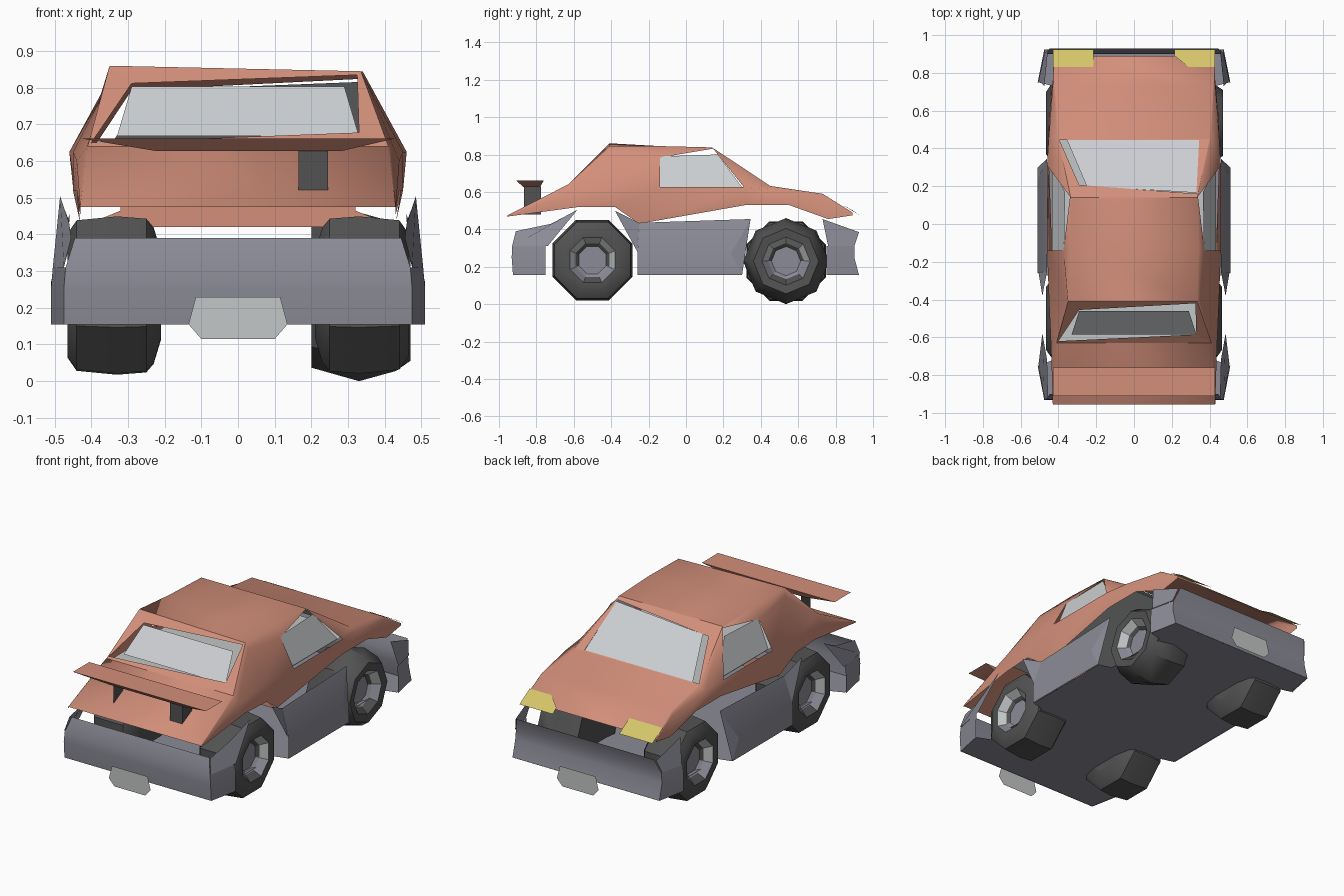
import bpy
import bmesh
import math
from mathutils import Vector

cube = bpy.data.objects.get("Cube")
if cube:
    bpy.data.objects.remove(cube, do_unlink=True)


def material(name, red, green, blue):
    mat = bpy.data.materials.new(name)
    mat.use_nodes = True
    mat.diffuse_color = (red, green, blue, 1)
    mat.node_tree.nodes["Principled BSDF"].inputs["Base Color"].default_value = (red, green, blue, 1)
    return mat


PAINT = material("coral_paint", .65, .275, .195)
GREY = material("bluish_grey_trim", .26, .26, .31)
GLASS = material("pale_glass", .60, .62, .64)
RUBBER = material("dark_rubber", .085, .085, .085)
YELLOW = material("headlight_yellow", .66, .56, .14)
SILVER = material("plate_silver", .55, .57, .57)


def mesh_object(name, points, faces, mat, smooth_angle=None):
    """Make an object from points and faces, with consistent normals."""
    bm = bmesh.new()
    verts = [bm.verts.new(p) for p in points]
    for face in faces:
        bm.faces.new([verts[i] for i in face])
    bmesh.ops.recalc_face_normals(bm, faces=bm.faces[:])
    mesh = bpy.data.meshes.new(name)
    bm.to_mesh(mesh)
    bm.free()
    mesh.materials.append(mat)
    obj = bpy.data.objects.new(name, mesh)
    bpy.context.collection.objects.link(obj)
    if smooth_angle:
        bpy.ops.object.select_all(action='DESELECT')
        bpy.context.view_layer.objects.active = obj
        obj.select_set(True)
        bpy.ops.object.shade_smooth_by_angle(angle=math.radians(smooth_angle))
    return obj


def sheet(name, rows, mat, smooth_angle=None, skip=(), closed=False):
    """Skin a grid of points, leaving out the cells listed in skip."""
    width = len(rows[0])
    faces = []
    for r in range(len(rows) - 1):
        for c in range(width if closed else width - 1):
            if (r, c) not in skip:
                d = (c + 1) % width
                faces.append((r * width + c, r * width + d,
                              (r + 1) * width + d, (r + 1) * width + c))
    return mesh_object(name, [p for row in rows for p in row], faces, mat, smooth_angle)


def flip(point):
    return (-point[0], point[1], point[2])


def polygon(name, points, mat):
    return mesh_object(name, points, [range(len(points))], mat)


def both_sides(name, points, mat):
    polygon("left_" + name, points, mat)
    polygon("right_" + name, [flip(p) for p in points], mat)


def span(y, z, half):
    return [(-half, y, z), (half, y, z)]


# Upper shell: roof edge, shoulder and sill points at each station,
# then how far down the window top lies
stations = [
    ((.43, -.955, .475), (.43, -.955, .472), (.43, -.957, .468), .15),
    ((.41, -.63, .64), (.44, -.63, .60), (.44, -.57, .52), .15),
    ((.335, -.41, .845), (.45, -.41, .625), (.45, -.38, .52), .15),
    ((.34, -.14, .845), (.46, -.14, .625), (.43, -.25, .43), .28),
    ((.335, .14, .838), (.46, .31, .625), (.45, .32, .53), .03),
    ((.40, .45, .632), (.45, .47, .615), (.45, .55, .53), .15),
    ((.42, .73, .59), (.43, .74, .57), (.43, .76, .455), .15),
    ((.43, .89, .49), (.43, .89, .485), (.43, .89, .475), .15),
]
rows = []
for roof, shoulder, sill, drop in stations:
    window_top = tuple(Vector(roof).lerp(Vector(shoulder), drop))
    half = [sill, shoulder, window_top, roof]
    rows.append(half + [flip(p) for p in reversed(half)])
rows[2][4] = (-.35, -.41, .86)  # the roof peaks on its right rear corner
openings = {(1, 3), (4, 3), (3, 1), (3, 5)}
sheet("upper_shell", rows, PAINT, 75, openings)


# Painted surrounds that narrow the rear and front openings
def surround(name, station, hole):
    outer = [rows[station][4], rows[station][3], rows[station + 1][3], rows[station + 1][4]]
    sheet(name, [outer, hole], PAINT, closed=True)


surround("rear_window_surround", 1, [(-.40, -.62, .65), (.33, -.585, .678),
                                     (.325, -.42, .835), (-.29, -.455, .812)])
surround("windscreen_surround", 4, [(-.29, .207, .793), (.33, .16, .824),
                                    (.345, .445, .635), (-.395, .445, .635)])

# Cross panel below the cabin
cross = [(.43, -.25, .42), (.32, -.25, .465), (.32, -.25, .49)]
polygon("cross_panel", cross + [flip(p) for p in reversed(cross)], PAINT)

# Windows and cabin shelf
sheet("rear_window", [span(-.585, .668, .33), span(-.46, .803, .29)], GLASS)
polygon("windscreen", [(-.355, .445, .632), (.345, .445, .632),
                       (.335, .165, .816), (-.25, .20, .793)], GLASS)
both_sides("side_window", [(.435, -.14, .625), (.435, .30, .625),
                           (.365, .17, .80), (.37, -.14, .79)], GLASS)
sheet("cabin_shelf", [span(-.63, .61, .42), span(.45, .61, .42)], SILVER)


# Wing with a tapered underside, on a box post and a thin plate post
def ring(y_back, y_front, z, x_min, x_max):
    return [(x_min, y_back, z), (x_max, y_back, z), (x_max, y_front, z), (x_min, y_front, z)]


sides = [(i, (i + 1) % 4, (i + 1) % 4 + 4, i + 4) for i in range(4)]
box_faces = sides + [(0, 1, 2, 3), (4, 5, 6, 7)]
wing_rings = ring(-.91, -.76, .662, -.43, .43) + ring(-.87, -.78, .627, -.22, .28)
mesh_object("wing", wing_rings, box_faces, PAINT, 30)
post_rings = ring(-.865, -.775, .63, .165, .245) + ring(-.865, -.775, .48, .165, .245)
mesh_object("left_wing_post", post_rings, box_faces, RUBBER)
polygon("right_wing_post", [(-.2, -.865, .63), (-.2, -.775, .63),
                            (-.2, -.775, .5), (-.2, -.865, .5)], RUBBER)

# Headlights on the nose, the left one with a cut corner
lamp = [(.215, .925, .478), (.43, .925, .478), (.43, .83, .534)]
polygon("left_headlight", lamp + [(.29, .83, .534), (.215, .89, .502)], YELLOW)
polygon("right_headlight", [flip(p) for p in lamp] + [(-.215, .83, .534)], YELLOW)

# Bumpers, and number plates standing clear of them
rear_profile = [(.155, .925, 0), (.25, .932, 0), (.31, .93, -.005), (.39, .90, -.03)]
front_profile = [(.155, .925, 0), (.25, .90, 0), (.31, .90, -.005), (.39, .93, -.03)]
for name, end, profile in (("rear", -1, rear_profile), ("front", 1, front_profile)):
    levels = []
    for z, reach, grow in profile:
        half = [(.51 + grow, end * .75, z), (.475 + grow, end * reach, z)]
        levels.append(half + [flip(p) for p in reversed(half)])
    # the end cells stop below the flares
    sheet(name + "_bumper", levels, GREY, 50, {(2, 0), (2, 2)})
    plate = [(.115, .23), (.135, .155), (.10, .115)]
    outline = plate + [(-x, z) for x, z in reversed(plate)]
    polygon(name + "_number_plate", [(x, end, z) for x, z in outline], SILVER)

# Floor
sheet("floor", [span(-.925, .157, .475), span(-.75, .157, .505), span(-.72, .157, .43),
                span(-.28, .157, .43), span(-.26, .157, .505), span(.30, .157, .505),
                span(.32, .157, .43), span(.73, .157, .43), span(.75, .157, .505),
                span(.925, .157, .475)], GREY)

# Side skirts and wheel arch flares
for name, mirror in (("left", False), ("right", True)):
    skirt = [[(.51, -.26, .157), (.51, .30, .157)],
             [(.51, -.26, .27), (.51, .24, .27)],
             [(.46, -.25, .435), (.46, .345, .455)]]
    if mirror:
        skirt = [[flip(p) for p in row] for row in skirt]
    sheet(name + "_skirt", skirt, GREY, 45)
both_sides("skirt_front_flare", [(.51, .30, .157), (.46, .345, .455), (.51, .24, .27)], GREY)
both_sides("skirt_rear_flare", [(.485, -.38, .50), (.46, -.25, .435), (.505, -.26, .28)], GREY)
both_sides("rear_flare", [(.505, -.74, .31), (.475, -.93, .31), (.455, -.91, .39),
                          (.46, -.72, .43), (.485, -.58, .505)], GREY)
both_sides("front_flare", [(.505, .76, .31), (.475, .90, .31), (.455, .925, .385),
                           (.475, .73, .455)], GREY)


# Wheels: low-sided tyre, recessed rim with a silver upper half, and hub disc
def wheel(name, side, y, z, radius, turn, tread):
    def circle(x, scale):
        angles = [math.tau * (i + turn) / 8 for i in range(8)]
        return [(side * x, y + radius * scale * math.cos(a), z + radius * scale * math.sin(a))
                for a in angles]

    inner = circle(.21, .55)
    tyre = [inner] + [circle(x, scale) for x, scale in tread] + [circle(.465, .56)]
    sheet(name + "_tyre", tyre, RUBBER, 40, closed=True)
    polygon(name + "_tyre_back", inner, RUBBER)
    rim_rings = [circle(.465, .56), circle(.425, .42), circle(.41, .34)]
    rim = sheet(name + "_rim", rim_rings, GREY, closed=True)
    rim.data.materials.append(SILVER)
    rim.data.materials.append(RUBBER)
    for face in rim.data.polygons:
        outer_ring = face.index < 8
        height = face.center.z - z
        if height > -.01:
            face.material_index = 1 if outer_ring else 2
        elif outer_ring and height < -.08:
            face.material_index = 2
    polygon(name + "_hub", rim_rings[-1], GREY)


flat_tread = [(.23, .86), (.25, .97), (.33, 1), (.44, .95), (.465, .78)]
peaked_tread = [(.20, .84), (.33, 1), (.43, .88), (.47, .76)]
wheel("left_rear_wheel", 1, -.50, .235, .232, .5, flat_tread)
wheel("right_rear_wheel", -1, -.50, .235, .232, .5, flat_tread)
wheel("left_front_wheel", 1, .535, .23, .23, 0, peaked_tread)
wheel("right_front_wheel", -1, .535, .23, .23, .5, flat_tread)
